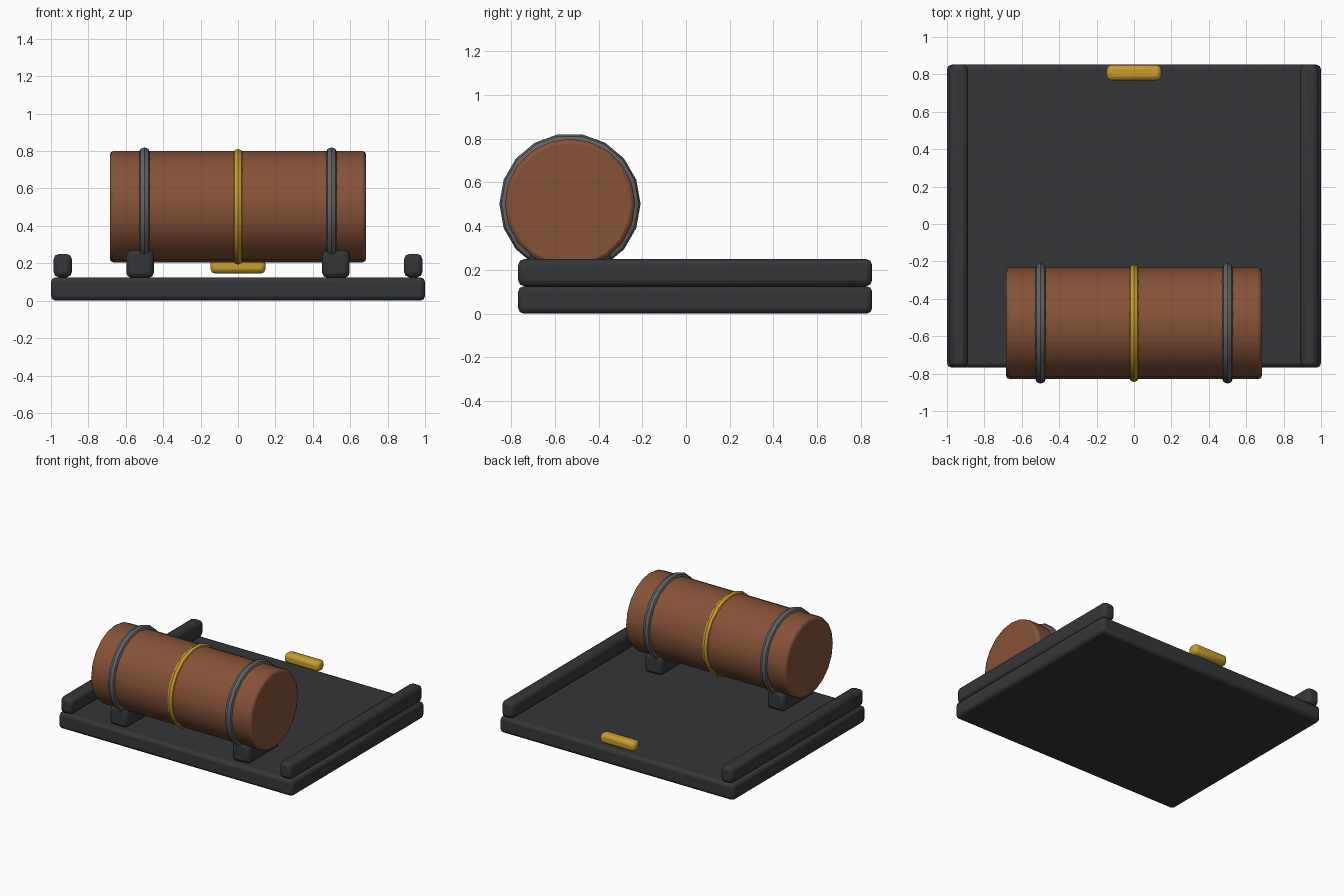
import bpy, math

if "Cube" in bpy.data.objects:
    bpy.data.objects.remove(bpy.data.objects["Cube"])


def material(name, rgb):
    m = bpy.data.materials.new(name)
    m.diffuse_color = (*rgb, 1)
    m.use_nodes = True
    m.node_tree.nodes["Principled BSDF"].inputs["Base Color"].default_value = m.diffuse_color
    return m


DARK = material("dark_metal", (0.035, 0.037, 0.04))
STEEL = material("steel", (0.12, 0.125, 0.13))
BROWN = material("brown_leather", (0.24, 0.085, 0.04))
GOLD = material("brass", (0.58, 0.34, 0.03))


def finish(name, mat, bevel=0, segments=2):
    ob = bpy.context.object
    ob.name = name
    ob.data.materials.append(mat)
    bpy.ops.object.transform_apply(location=False, rotation=True, scale=True)
    if bevel:
        mod = ob.modifiers.new("bevel", 'BEVEL')
        mod.width, mod.segments = bevel, segments
        mod.limit_method, mod.angle_limit = 'ANGLE', math.radians(40)
    bpy.ops.object.shade_smooth_by_angle(angle=math.radians(35))
    return ob


def box(name, x, y, z, mat, bevel, segments=2):
    bpy.ops.mesh.primitive_cube_add(
        size=1, location=[(a + b) / 2 for a, b in (x, y, z)])
    bpy.context.object.scale = [b - a for a, b in (x, y, z)]
    return finish(name, mat, bevel, segments)


CY, CZ = -0.531, 0.502      # barrel axis


def ring(name, x, major, minor, mat):
    bpy.ops.mesh.primitive_torus_add(
        location=(x, CY, CZ), rotation=(0, math.pi / 2, math.pi),
        major_radius=major, minor_radius=minor,
        major_segments=18, minor_segments=8)
    # turn so that a corner points along y and a flat faces up
    bpy.context.object.rotation_euler = (math.pi / 2, 0, math.pi / 2)
    return finish(name, mat)


# base plate
box("base_plate", (-1, 1), (-0.768, 0.852), (0, 0.125), DARK, 0.025)

# side rails and barrel saddles, mirrored left and right
for side, s in (("left", -1), ("right", 1)):
    box(side + "_rail", sorted((s * 0.888, s * 0.986)), (-0.768, 0.852),
        (0.125, 0.25), DARK, 0.028)
    box(side + "_saddle", sorted((s * 0.45, s * 0.597)), (-0.722, -0.338),
        (0.122, 0.275), DARK, 0.028)

# barrel lying along x
bpy.ops.mesh.primitive_cylinder_add(
    vertices=20, radius=0.298, depth=1.37, location=(0, CY, CZ),
    rotation=(math.pi / 2, 0, math.pi / 2))
finish("barrel", BROWN, 0.02)

# straps around the barrel
for side, s in (("left", -1), ("right", 1)):
    ring(side + "_strap", s * 0.5, 0.293, 0.03, STEEL)
ring("centre_band", 0, 0.287, 0.027, GOLD)

# brass latch at the back edge
box("latch", (-0.147, 0.147), (0.767, 0.85), (0.145, 0.222), GOLD, 0.025)
